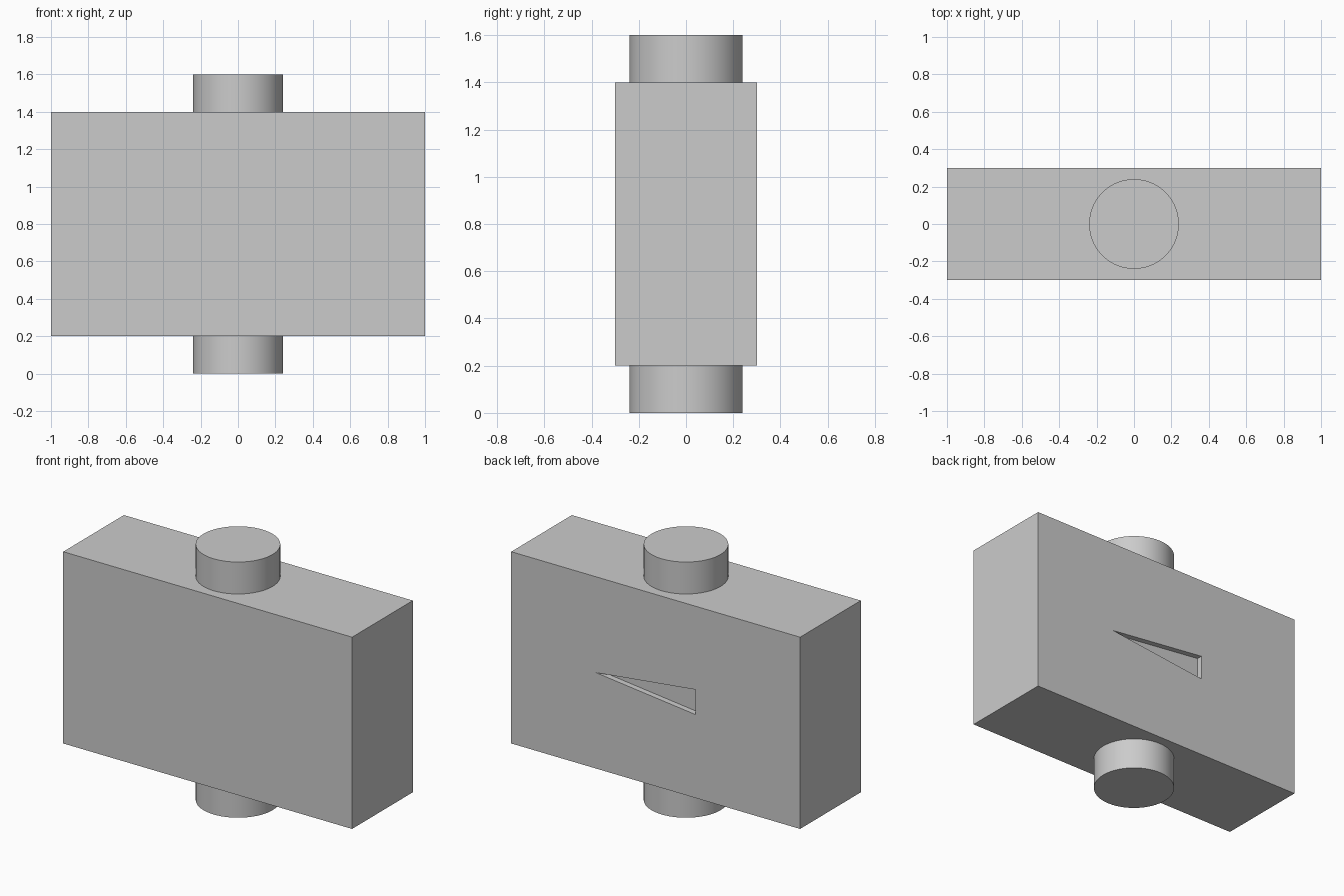
import bpy
import bmesh

default_cube = bpy.data.objects.get("Cube")
if default_cube:
    bpy.data.objects.remove(default_cube, do_unlink=True)

# Single plain grey
GREY = (0.6, 0.6, 0.6, 1.0)
grey = bpy.data.materials.new("plain_grey")
grey.use_nodes = True
grey.diffuse_color = GREY
grey.node_tree.nodes["Principled BSDF"].inputs["Base Color"].default_value = GREY


def make_prism(name, outline, y_back, depth):
    """Extrude an (x, z) outline towards the front from y_back."""
    bm = bmesh.new()
    face = bm.faces.new([bm.verts.new((x, y_back, z)) for x, z in outline])
    extruded = bmesh.ops.extrude_face_region(bm, geom=[face])["geom"]
    moved = [v for v in extruded if isinstance(v, bmesh.types.BMVert)]
    bmesh.ops.translate(bm, verts=moved, vec=(0, -depth, 0))
    bmesh.ops.recalc_face_normals(bm, faces=bm.faces)
    mesh = bpy.data.meshes.new(name)
    bm.to_mesh(mesh)
    bm.free()
    mesh.materials.append(grey)
    obj = bpy.data.objects.new(name, mesh)
    bpy.context.collection.objects.link(obj)
    return obj


def make_peg(name, z_low, height):
    bpy.ops.mesh.primitive_cylinder_add(
        vertices=64, radius=0.24, depth=height, location=(0, 0, z_low + height / 2))
    peg = bpy.context.object
    peg.name = name
    peg.data.materials.append(grey)
    bpy.ops.object.shade_smooth_by_angle()


# Block body
body = make_prism("body_block", [(-1, 0.2), (1, 0.2), (1, 1.4), (-1, 1.4)], 0.3, 0.6)

# Shallow wedge-shaped recess in the back face
FLOOR_DEPTH, OVERLAP = 0.036, 0.1
cutter = make_prism("wedge_cutter", [(0.414, 0.8), (-0.275, 0.878), (-0.275, 0.722)],
                    0.3 + OVERLAP, FLOOR_DEPTH + OVERLAP)
cutter.hide_render = True
recess = body.modifiers.new("wedge_recess", "BOOLEAN")
recess.operation = "DIFFERENCE"
recess.solver = "EXACT"
recess.object = cutter
bpy.context.view_layer.objects.active = body
bpy.ops.object.modifier_apply(modifier=recess.name)
bpy.data.objects.remove(cutter, do_unlink=True)

# Round pegs above and below the block
make_peg("top_peg", 1.4, 0.2)
make_peg("bottom_peg", 0.0, 0.2)
